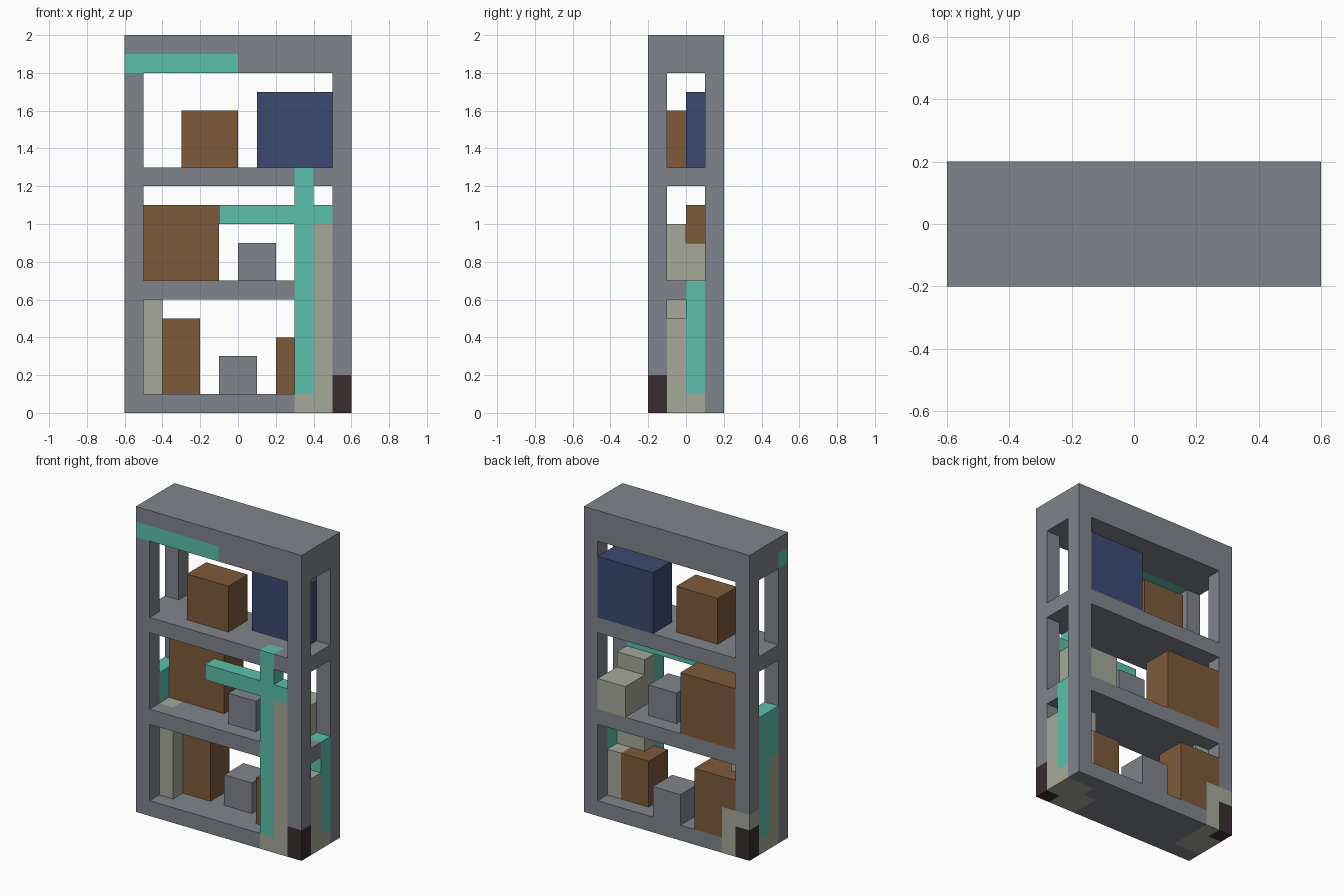
import bpy
import bmesh
from mathutils import Vector

cube = bpy.data.objects.get("Cube")
if cube:
    bpy.data.objects.remove(cube, do_unlink=True)

UNIT = 0.1   # one grid block


def linear(c):
    c /= 255
    return c / 12.92 if c <= 0.04045 else ((c + 0.055) / 1.055) ** 2.4


def material(name, rgb):
    col = [linear(c) for c in rgb] + [1.0]
    m = bpy.data.materials.new(name)
    m.use_nodes = True
    m.diffuse_color = col
    bsdf = m.node_tree.nodes["Principled BSDF"]
    bsdf.inputs["Base Color"].default_value = col
    bsdf.inputs["Roughness"].default_value = 0.9
    return m


grey = material("metal grey", (128, 132, 139))
brown = material("cardboard brown", (126, 90, 58))
blue = material("crate blue", (60, 74, 114))
teal = material("patina teal", (90, 192, 171))
beige = material("stone beige", (165, 169, 153))
dark = material("dark brown", (58, 44, 46))

cells = {}   # block position -> part name; later parts replace earlier ones
parts = {}   # part name -> material


def part(name, mat, *boxes):
    """Fill boxes given as x0, x1, y0, y1, z0, z1 in blocks."""
    parts[name] = mat
    for x0, x1, y0, y1, z0, z1 in boxes:
        for x in range(x0, x1):
            for y in range(y0, y1):
                for z in range(z0, z1):
                    cells[x, y, z] = name


# Rack: four posts, three shelves and a thick top
part("corner_posts", grey, *[(x, x + 1, y, y + 1, 0, 20) for x in (-6, 5) for y in (-2, 1)])
for name, z0, z1 in (("base_shelf", 0, 1), ("middle_shelf", 6, 7),
                     ("upper_shelf", 12, 13), ("top_slab", 18, 20)):
    part(name, grey, (-6, 6, -2, 2, z0, z1))

# Goods on the upper shelf
part("upper_brown_box", brown, (-3, 0, -1, 1, 13, 16))
part("upper_blue_crate", blue, (1, 5, 0, 2, 13, 17))

# Goods on the middle shelf
part("middle_brown_box", brown, (-5, -1, 0, 2, 7, 11))
part("middle_grey_box", grey, (0, 2, -1, 1, 7, 9))
part("middle_stone_pile", beige, (3, 5, 0, 2, 7, 9), (3, 5, -1, 0, 7, 10))

# Goods on the base shelf
part("lower_left_brown_box", brown, (-5, -2, 0, 2, 1, 5))
part("lower_grey_box", grey, (-1, 1, 0, 2, 1, 3))
part("lower_right_brown_box", brown, (2, 4, -1, 1, 1, 4))

# Stone growth at the right: footing, front strip, side wall, inner pile
part("right_stone", beige,
     (3, 6, -2, 0, 0, 1), (4, 6, 0, 1, 0, 1),
     (4, 5, -2, -1, 0, 10), (5, 6, -1, 0, 0, 5),
     (3, 5, -1, 0, 1, 6), (4, 5, 0, 1, 1, 4))

# Stone growth at the left: footing, back corner, side wall, inner column
part("left_stone", beige,
     (-6, -4, -1, 2, 0, 1), (-6, -4, 1, 2, 0, 3),
     (-6, -5, -1, 0, 0, 6), (-5, -4, -1, 0, 1, 7), (-5, -4, 0, 1, 5, 6))

# Teal creepers
part("front_teal_cross", teal, (3, 4, -2, -1, 1, 13), (-1, 5, -2, -1, 10, 11))
part("right_teal_panel", teal, (5, 6, 0, 1, 1, 7))
part("left_teal_panel", teal, (-6, -5, 0, 1, 1, 9), (-6, -5, -1, 0, 6, 9))
part("top_teal_strip", teal, (-6, 0, -2, -1, 18, 19))

# Dark feet on two opposite corners
part("dark_feet", dark, (5, 6, -2, -1, 0, 2), (-6, -5, 1, 2, 0, 2))


def build(name, mat):
    """Skin the outer faces of one part and merge the flat areas."""
    bm = bmesh.new()
    for pos, owner in cells.items():
        if owner != name:
            continue
        centre = Vector(pos) + Vector((0.5, 0.5, 0.5))
        for axis in range(3):
            for sign in (-1, 1):
                n = Vector((0, 0, 0))
                n[axis] = sign
                if tuple(int(round(a + b)) for a, b in zip(pos, n)) in cells:
                    continue
                u = Vector((0, 0, 0))
                u[(axis + 1) % 3] = 0.5
                v = n.cross(u)
                mid = centre + n * 0.5
                bm.faces.new([bm.verts.new((mid + a * u + b * v) * UNIT)
                              for a, b in ((-1, -1), (1, -1), (1, 1), (-1, 1))])
    bmesh.ops.remove_doubles(bm, verts=bm.verts[:], dist=0.001)
    bmesh.ops.dissolve_limit(bm, angle_limit=0.01, verts=bm.verts[:], edges=bm.edges[:])
    mesh = bpy.data.meshes.new(name)
    bm.to_mesh(mesh)
    bm.free()
    mesh.materials.append(mat)
    obj = bpy.data.objects.new(name, mesh)
    bpy.context.collection.objects.link(obj)


for part_name, part_mat in parts.items():
    build(part_name, part_mat)
